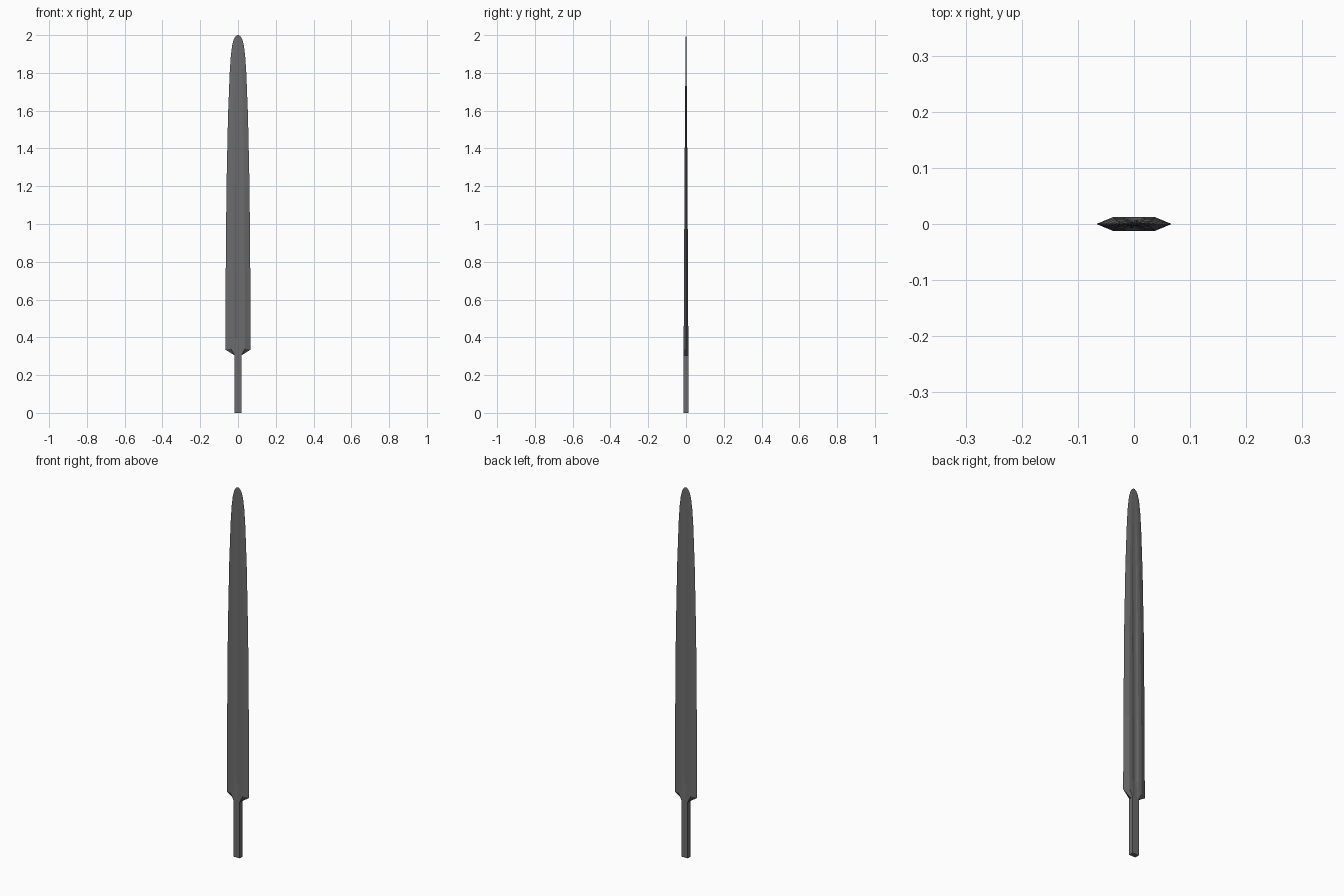
import bpy, bmesh

if "Cube" in bpy.data.objects:
    bpy.data.objects.remove(bpy.data.objects["Cube"])

steel = bpy.data.materials.new("dark steel")
steel.diffuse_color = (0.15, 0.15, 0.15, 1)
steel.use_nodes = True
steel.node_tree.nodes["Principled BSDF"].inputs["Base Color"].default_value = steel.diffuse_color


def loft(name, rings):
    """Skin a list of equal-length point rings and cap both ends."""
    bm = bmesh.new()
    loops = [[bm.verts.new(p) for p in r] for r in rings]
    n = len(loops[0])
    for a, b in zip(loops, loops[1:]):
        for i in range(n):
            j = (i + 1) % n
            bm.faces.new((a[i], a[j], b[j], b[i]))
    bm.faces.new(loops[0][::-1])
    bm.faces.new(loops[-1])
    bmesh.ops.recalc_face_normals(bm, faces=bm.faces)
    me = bpy.data.meshes.new(name)
    bm.to_mesh(me)
    bm.free()
    me.materials.append(steel)
    ob = bpy.data.objects.new(name, me)
    bpy.context.collection.objects.link(ob)
    return ob


def ring(quarter):
    """Mirror points (edge, ridge, fuller rim, fuller mid, centre) to all four quarters."""
    right_back = quarter
    left_back = [(-x, y, z) for x, y, z in quarter[-2::-1]]
    half = right_back + left_back
    return half + [(x, -y, z) for x, y, z in half[-2:0:-1]]


def section(w, t, z, groove, dz=(0, 0, 0)):
    f = min(0.018, 0.3 * w)
    return ring([(w, 0, z + dz[0]), (0.55 * w, t, z + dz[1]), (f, t, z + dz[2]),
                 (f * 0.5, t * (1 - groove * 0.8), z + dz[2]),
                 (0, t * (1 - groove), z + dz[2])])


def tang(z):
    return ring([(0.019, 0, z), (0.019, 0.0125, z), (0.018, 0.0125, z),
                 (0.009, 0.0125, z), (0, 0.0125, z)])


# Tang, sloped shoulders, then tapering fullered blade to a rounded tip
rings = [tang(0), tang(0.305),
         section(0.067, 0.0125, 0.31, 0.0, (0.025, 0.03, 0.003))]
for w, t, z, g in [(0.0665, 0.0122, 0.40, 0.4), (0.065, 0.0105, 0.75, 0.4),
                   (0.061, 0.008, 1.2, 0.4), (0.053, 0.0055, 1.57, 0.4),
                   (0.044, 0.0033, 1.80, 0.3), (0.038, 0.0025, 1.89, 0.1),
                   (0.031, 0.002, 1.945, 0), (0.023, 0.0016, 1.976, 0),
                   (0.013, 0.0013, 1.994, 0), (0.004, 0.001, 2.0, 0)]:
    rings.append(section(w, t, z, g))
loft("sword_blade", rings)
